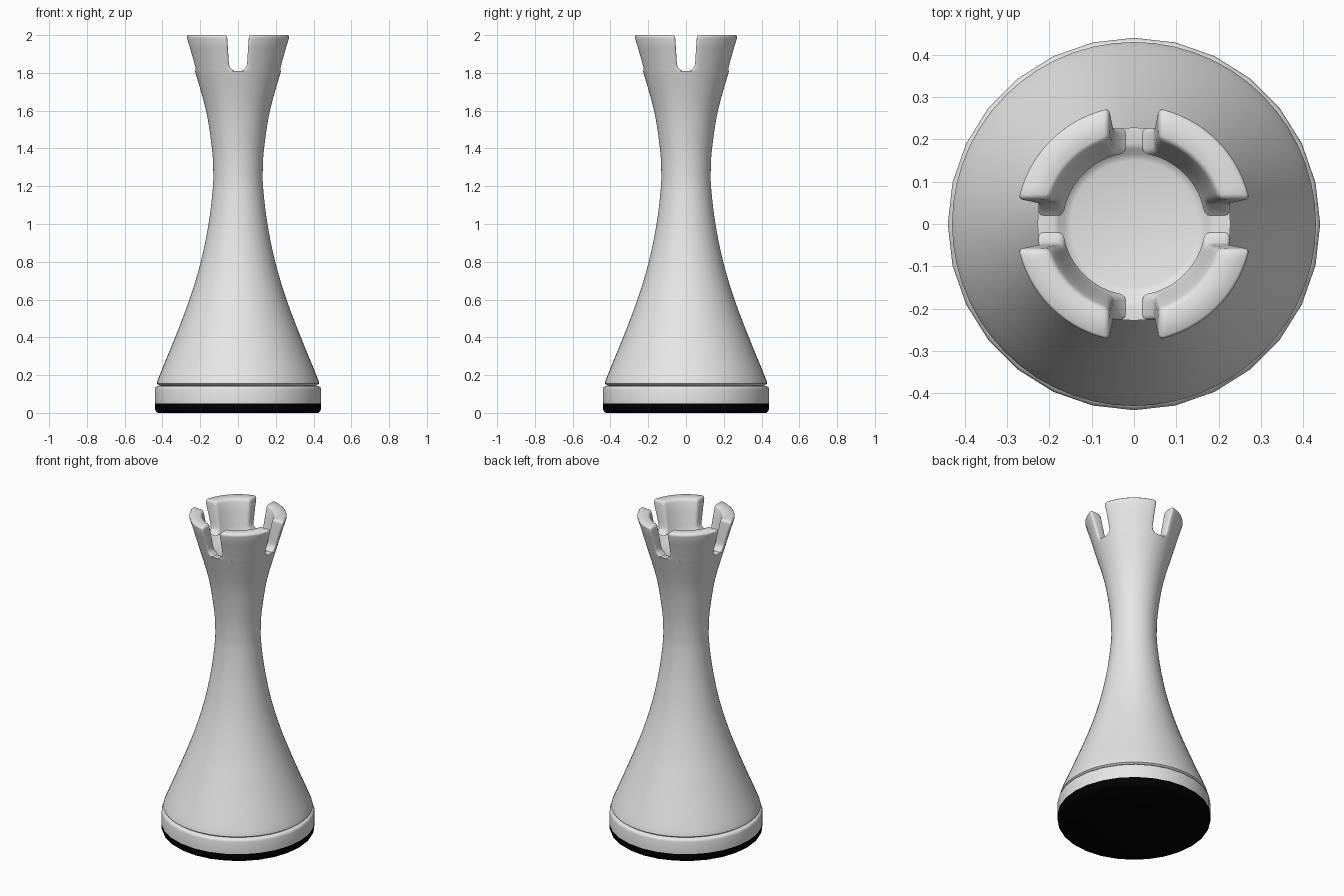
import bpy, bmesh, math

if "Cube" in bpy.data.objects:
    bpy.data.objects.remove(bpy.data.objects["Cube"])


def material(name, rgb):
    m = bpy.data.materials.new(name)
    m.diffuse_color = (*rgb, 1)
    m.use_nodes = True
    m.node_tree.nodes["Principled BSDF"].inputs["Base Color"].default_value = m.diffuse_color
    return m


GREY = material("light grey", (0.8, 0.8, 0.8))
BLACK = material("black felt", (0.0, 0.0, 0.0))


def finish(bm, name, mats, angle=40):
    bmesh.ops.remove_doubles(bm, verts=bm.verts, dist=1e-5)
    bmesh.ops.recalc_face_normals(bm, faces=bm.faces)
    me = bpy.data.meshes.new(name)
    bm.to_mesh(me)
    bm.free()
    ob = bpy.data.objects.new(name, me)
    bpy.context.collection.objects.link(ob)
    for m in mats:
        me.materials.append(m)
    bpy.ops.object.select_all(action='DESELECT')
    ob.select_set(True)
    bpy.context.view_layer.objects.active = ob
    bpy.ops.object.shade_smooth_by_angle(angle=math.radians(angle))
    return ob


def lathe(name, profile, sides, mats, black_below=-1.0):
    """Revolve (r, z) points about z; both ends are closed with a face."""
    bm = bmesh.new()
    rings = [[bm.verts.new((r * math.cos(2 * math.pi * i / sides),
                            r * math.sin(2 * math.pi * i / sides), z))
              for i in range(sides)] for r, z in profile]
    for a, b in zip(rings, rings[1:]):
        for i in range(sides):
            j = (i + 1) % sides
            bm.faces.new((a[i], a[j], b[j], b[i]))
    bm.faces.new(rings[0])
    bm.faces.new(rings[-1])
    for f in bm.faces:
        if f.calc_center_median().z < black_below:
            f.material_index = 1
    return finish(bm, name, mats)


def smooth_curve(pts, n=4):
    """Catmull-Rom curve through the points."""
    p = [pts[0]] + pts + [pts[-1]]
    out = []
    for k in range(1, len(p) - 2):
        for s in range(n):
            t = s / n
            out.append(tuple(
                0.5 * (2 * b + (c - a) * t + (2 * a - 5 * b + 4 * c - d) * t * t
                       + (3 * b - a - 3 * c + d) * t ** 3)
                for a, b, c, d in zip(p[k - 1], p[k], p[k + 1], p[k + 2])))
    return out + [pts[-1]]


# Base disc with a black felt underside
lathe("base", [(0.425, 0), (0.435, 0.008), (0.44, 0.022), (0.44, 0.05),
               (0.44, 0.125), (0.437, 0.135), (0.428, 0.142), (0.40, 0.143)],
      28, [GREY, BLACK], black_below=0.05)

# Waisted body, ending in the sill and the cup floor
SILL = 1.81
flare = smooth_curve([(0.43, 0.155), (0.415, 0.20), (0.333, 0.40), (0.257, 0.60),
                      (0.197, 0.80), (0.156, 1.00), (0.134, 1.18), (0.131, 1.28),
                      (0.138, 1.40), (0.169, 1.60), (0.228, SILL)])
lathe("body", [(0.40, 0.14), (0.418, 0.146)] + flare +
      [(0.19, SILL), (0.178, 1.805), (0.165, 1.79), (0.15, 1.785)], 56, [GREY])

# Four merlons: a curved wall section swept between the notches
WALL = [(0.228, SILL), (0.233, 1.83), (0.239, 1.85), (0.2475, 1.88), (0.262, 1.93),
        (0.279, 1.985), (0.279, 1.994), (0.273, 2.0), (0.218, 2.0), (0.21, 1.996),
        (0.205, 1.985), (0.194, 1.93), (0.184, 1.88), (0.178, 1.85),
        (0.174, 1.83), (0.168, SILL)]
BEVEL = 0.013


def notch_half(z):
    """Half width of the notch, rounded into a U at the bottom."""
    k = max(0.0, 1 - (z - SILL) / 0.04)
    return 0.046 + 0.06 * (z - SILL) - 0.026 * (1 - math.sqrt(max(0, 1 - k * k)))


def section(bm, t, shrink, push):
    """One wall section; t runs 0..1 across the merlon."""
    ring = []
    for i, (r, z) in enumerate(WALL):
        top = max(0.0, (z - 1.95) / 0.05)
        rr = r - shrink if i < 8 else r + shrink
        a0 = math.asin((notch_half(z) + push) / rr)
        a = a0 + (math.pi / 2 - 2 * a0) * t
        ring.append(bm.verts.new((rr * math.cos(a), rr * math.sin(a), z - shrink * top)))
    return ring


def merlon(name, turn):
    bm = bmesh.new()
    steps = []
    for k in range(4):
        a = math.pi / 2 * k / 3
        steps.append((0, BEVEL * (1 - math.sin(a)), BEVEL * (1 - math.cos(a))))
    ends = [(1, s, p) for _, s, p in reversed(steps)]
    middle = [(k / 14, 0, BEVEL) for k in range(1, 14)]
    rings = [section(bm, *s) for s in steps + middle + ends]
    n = len(WALL)
    for a, b in zip(rings, rings[1:]):
        for i in range(n):
            j = (i + 1) % n
            bm.faces.new((a[i], a[j], b[j], b[i]))
    # end caps as strips from outer to inner wall
    for ring in (rings[0], rings[-1]):
        for i in range(n // 2 - 1):
            bm.faces.new((ring[i], ring[i + 1], ring[n - 2 - i], ring[n - 1 - i]))
    ob = finish(bm, name, [GREY], 50)
    ob.rotation_euler.z = turn


for q in range(4):
    merlon(f"merlon_{q + 1}", q * math.pi / 2)
